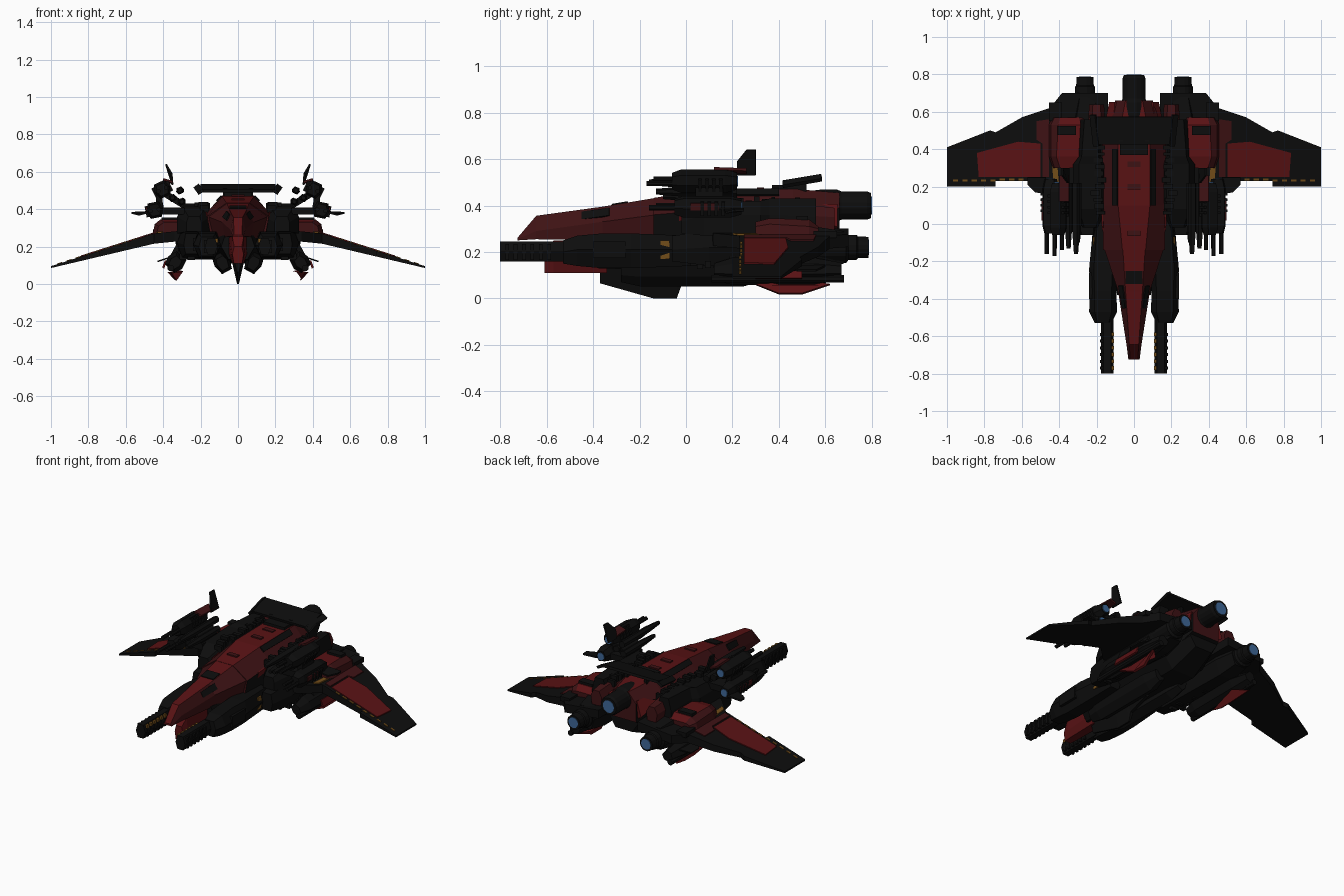
import bpy, bmesh, math, random
from mathutils import Vector, Matrix, geometry

if "Cube" in bpy.data.objects:
    bpy.data.objects.remove(bpy.data.objects["Cube"])

random.seed(4)
COL = {"black": (.004, .004, .004), "red": (.10, .006, .007), "dark_red": (.048, .006, .007),
       "orange": (.17, .075, .010), "blue_glow": (.05, .14, .32)}
MAT = {}
for k, c in COL.items():
    MAT[k] = bpy.data.materials.new(k)
    MAT[k].diffuse_color = (*c, 1)


def add(name, verts, faces, cols, mirror=False):
    """Mesh object; cols is one colour or one per face; mirror copies across x = 0."""
    verts, faces = [tuple(v) for v in verts], [tuple(f) for f in faces]
    cols = [cols] * len(faces) if isinstance(cols, str) else list(cols)
    if mirror:
        n = len(verts)
        verts += [(-x, y, z) for x, y, z in verts]
        faces += [tuple(i + n for i in reversed(f)) for f in faces]
        cols += cols
    me = bpy.data.meshes.new(name)
    me.from_pydata(verts, [], faces)
    used = sorted(set(cols))
    for u in used:
        me.materials.append(MAT[u])
    for p, c in zip(me.polygons, cols):
        p.material_index = used.index(c)
    bm = bmesh.new()
    bm.from_mesh(me)
    bmesh.ops.recalc_face_normals(bm, faces=bm.faces)
    bm.to_mesh(me)
    bm.free()
    ob = bpy.data.objects.new(name, me)
    bpy.context.collection.objects.link(ob)
    return ob


def loft(name, rings, bands, mirror=False, cap=None):
    n = len(rings[0])
    bands = [bands] * n if isinstance(bands, str) else bands
    f, c = [], []
    for i in range(len(rings) - 1):
        for j in range(n):
            k = (j + 1) % n
            f.append((i*n + j, i*n + k, (i+1)*n + k, (i+1)*n + j))
            c.append(bands[j])
    m = (len(rings) - 1) * n
    f += [tuple(range(n))[::-1], tuple(range(m, m + n))]
    c += [cap or bands[0]] * 2
    return add(name, [v for r in rings for v in r], f, c, mirror)


def hull(name, stations, bands, x=0, z=0, roll=0, mirror=False, cap=None):
    """Six sided body; station = y, half widths (top, mid, bottom), heights (top, mid, bottom)."""
    ca, sa, rings = math.cos(roll), math.sin(roll), []
    for y, a, b, c, t, m, l in stations:
        ring = [(a, t), (b, m), (c, l), (-c, l), (-b, m), (-a, t)]
        rings.append([(x + u*ca + v*sa, y, z - u*sa + v*ca) for u, v in ring])
    return loft(name, rings, bands, mirror, cap)


def tube(name, x, z, segs, col, mirror=False, n=12):
    rings = [[(x + r*math.cos(2*math.pi*(j+.5)/n), y, z + r*math.sin(2*math.pi*(j+.5)/n))
              for j in range(n)] for y, r in segs]
    return loft(name, rings, col, mirror)


def box(name, c, s, col, rx=0, roll=0, mirror=False):
    m = Matrix.Rotation(roll, 3, 'Y') @ Matrix.Rotation(rx, 3, 'X')
    v = [Vector(c) + m @ Vector((a*s[0]/2, b*s[1]/2, d*s[2]/2))
         for a in (-1, 1) for b in (-1, 1) for d in (-1, 1)]
    f = [(0, 1, 3, 2), (4, 6, 7, 5), (0, 4, 5, 1), (2, 3, 7, 6), (0, 2, 6, 4), (1, 5, 7, 3)]
    return add(name, v, f, col, mirror)


def prism(name, low, high, col, mirror=False):
    n = len(low)
    f = [tuple(range(n))[::-1], tuple(range(n, 2*n))]
    f += [(i, (i+1) % n, n + (i+1) % n, n + i) for i in range(n)]
    return add(name, list(low) + list(high), f, col, mirror)


def plate(name, pts, col, t=.008, mirror=True):
    pts = [Vector(p) for p in pts]
    d = geometry.normal(pts) * t / 2
    return prism(name, [p - d for p in pts], [p + d for p in pts], col, mirror)


# Fuselage: red nose, mid body with red spine, chin, belly and keel
hull("nose", [(-.725, .02, .03, .028, .262, .256, .25), (-.645, .025, .04, .04, .356, .29, .255),
              (-.36, .045, .085, .07, .395, .33, .25), (-.13, .06, .16, .13, .433, .36, .24)],
     ("dark_red", "dark_red", "black", "dark_red", "dark_red", "red"), cap="red")
hull("mid_body", [(-.14, .062, .165, .14, .433, .36, .22), (.1, .085, .17, .14, .468, .38, .2),
                  (.46, .085, .17, .14, .472, .38, .18), (.66, .045, .10, .1, .455, .39, .27)],
     ("dark_red", "black", "black", "black", "dark_red", "red"), cap="dark_red")
hull("chin", [(-.61, .02, .03, .022, .20, .16, .11), (-.57, .03, .035, .025, .25, .16, .11),
              (-.34, .05, .05, .03, .25, .16, .11)], "red")
hull("belly", [(-.38, .07, .09, .05, .26, .2, .13), (-.05, .14, .14, .07, .26, .2, .12),
               (.45, .14, .15, .08, .26, .2, .11), (.64, .1, .1, .06, .32, .25, .19)], "black")
hull("keel", [(-.37, .04, .025, .006, .25, .14, .065), (-.14, .06, .035, .005, .25, .13, 0),
              (-.04, .06, .035, .005, .25, .13, 0), (-.02, .06, .035, .01, .25, .13, .055),
              (.12, .05, .03, .01, .25, .15, .1)], "black")
hull("belly_pod", [(-.28, .02, .03, .02, .03, 0, -.04), (-.2, .035, .045, .03, .05, 0, -.055),
                   (.25, .035, .045, .03, .05, 0, -.055), (.34, .02, .03, .02, .04, 0, -.03)],
     "black", x=.085, z=.115, roll=.5, mirror=True)
box("canopy_front", (0, -.285, .409), (.09, .07, .008), "black", rx=.164)
plate("canopy_side", [(.045, -.45, .372), (.061, -.45, .339), (.082, -.33, .356), (.059, -.33, .389)], "black")
plate("spine_edge", [(.088, .1, .468), (.115, .1, .444), (.115, .4, .444), (.088, .4, .472)], "black")
box("spine_hatch", (0, .42, .478), (.15, .1, .02), "black")
for i, y in enumerate((-.05, .2, .32)):
    box("spine_vent_%d" % i, (0, y, .452 if y < 0 else .473), (.07, .03, .008), "dark_red")
plate("cheek_panel", [(.168, -.03, .375), (.172, .1, .39), (.16, .1, .35), (.158, -.03, .335)], "red")

# Forward guns with ribs and orange teeth
hull("gun_housing", [(-.53, .03, .045, .03, .25, .2, .15), (-.47, .045, .075, .04, .27, .21, .14),
                     (-.36, .045, .07, .04, .28, .21, .13), (-.24, .05, .075, .04, .28, .21, .13),
                     (.02, .03, .05, .03, .27, .21, .14)], "black", x=.165, mirror=True)
hull("gun_barrel", [(-.8, .02, .034, .02, .245, .2, .158), (-.5, .02, .034, .02, .245, .2, .158)],
     "black", x=.143, mirror=True)
for i in range(6):
    y = -.77 + i * .036
    box("gun_rib_%d" % i, (.145, y, .2), (.072, .016, .07), "black", mirror=True)
    box("gun_tooth_%d" % i, (.114, y, .232), (.014, .02, .02), "orange", mirror=True)
box("gun_side_block", (.225, -.33, .21), (.03, .14, .07), "black", mirror=True)
box("orange_block", (.205, -.09, .21), (.03, .04, .08), "orange", mirror=True)

# Shoulders, nacelles and engines
hull("shoulder", [(-.02, .03, .04, .04, .36, .33, .28), (.08, .06, .09, .09, .41, .36, .27),
                  (.32, .06, .09, .09, .42, .36, .27), (.36, .045, .06, .06, .43, .36, .27),
                  (.56, .03, .05, .05, .43, .35, .27)], "black", x=.235, mirror=True)
hull("nacelle", [(-.06, .03, .04, .03, .27, .21, .16), (.1, .05, .075, .05, .29, .22, .14),
                 (.55, .06, .085, .05, .31, .22, .13), (.68, .04, .065, .04, .29, .22, .15)],
     "black", x=.25, mirror=True)
tube("side_engine", .262, .22, [(.55, .068), (.69, .068), (.70, .055), (.735, .055), (.74, .048), (.785, .046)],
     "black", True, 16)
tube("side_engine_glow", .262, .22, [(.78, .034), (.788, .034)], "blue_glow", True, 16)
tube("main_engine", 0, .4, [(.5, .06), (.58, .07), (.65, .07), (.67, .062), (.78, .062), (.797, .055)], "black", n=16)
tube("main_engine_glow", 0, .4, [(.79, .04), (.8, .04)], "blue_glow", n=16)
plate("tail_cheek", [(.10, .5, .40), (.15, .5, .36), (.12, .65, .30), (.09, .65, .40)], "red", .03)
hull("tail_side_block", [(.46, .03, .05, .04, .41, .36, .3), (.64, .02, .04, .03, .39, .35, .29)],
     "dark_red", x=.2, mirror=True)

# Rear spoiler on struts
box("spoiler", (0, .5, .512), (.40, .15, .016), "black", rx=.2)
box("spoiler_tip", (.21, .5, .506), (.035, .17, .016), "black", rx=.2, roll=.6, mirror=True)
box("spoiler_strut", (.07, .48, .485), (.02, .08, .05), "black", mirror=True)


# Wings: flat root and drooping outer panel
def top(x):
    return .27 - .318 * (x - .45) if x > .45 else .27 + .1 * (.45 - x)


def low(x):
    return top(x) - (.055 - .045 * max(0, (x - .45) / .55))


def slab(name, outline, col, lift=None):
    b = [(x, y, low(x) if lift is None else top(x) - .002) for x, y in outline]
    prism(name, b, [(x, y, top(x) + (lift or 0)) for x, y in outline], col, True)


slab("wing_root", [(.14, .08), (.34, .12), (.45, .23), (.45, .62), (.385, .70), (.14, .70)], "black")
slab("wing_outer", [(.45, .23), (.74, .23), (.74, .2), (1, .2), (1, .41), (.77, .5), (.74, .49),
                    (.6, .57), (.45, .62)], "black")
slab("wing_red_panel", [(.5, .25), (.83, .25), (.84, .38), (.62, .44), (.5, .43)], "red", .006)
slab("wing_inner_red", [(.455, .25), (.49, .25), (.49, .43), (.52, .45), (.52, .55), (.455, .56)], "dark_red", .006)
slab("wing_orange_stripe", [(.40, .2), (.43, .22), (.448, .43), (.42, .43)], "orange", .007)
for i in range(9):
    x = .54 + i * .05
    y = .233 if x < .74 else .228
    slab("edge_mark_%d" % i, [(x, y), (x + .028, y), (x + .028, y + .01), (x, y + .01)], "orange", .004)
hull("root_cover", [(.3, .05, .08, .09, .33, .31, .27), (.36, .07, .1, .11, .345, .32, .27),
                    (.53, .06, .1, .11, .34, .31, .27), (.57, .05, .08, .09, .31, .3, .27)],
     ("dark_red", "dark_red", "black", "black", "dark_red", "red"), x=.345, mirror=True)
box("root_hatch", (.36, .5, .345), (.1, .05, .02), "black", mirror=True)
box("root_flap", (.42, .6, .275), (.07, .1, .03), "black", mirror=True)


# Weapon pods: two above each wing root, one below
def pod(name, x, z, y0, y1, roll):
    r = .045
    hull(name + "_body", [(y0, .02, .035, .02, .03, 0, -.03), (y0 + .04, .03, r, .03, .042, 0, -.042),
                          (y1 - .05, .03, r, .03, .042, 0, -.042), (y1, .022, .034, .022, .03, 0, -.03)],
         "black", x, z, roll, True)
    for i in range(4):
        box("%s_rib_%d" % (name, i), (x, y0 + .12 + i * .03, z), (.1, .014, .06), "black", roll=roll, mirror=True)
    for i, s in enumerate((-1, 1)):
        u, w = s * .022 * math.cos(roll), -s * .022 * math.sin(roll)
        tube("%s_barrel_%d" % (name, i), x + u, z + w, [(y0 - .08 - .03 * i, .012), (y0 + .05, .012)],
             "black", True, 8)
    tube(name + "_glow", x, z, [(y1 - .03, .024), (y1 + .004, .024)], "blue_glow", True, 12)


pod("upper_pod", .405, .505, -.06, .22, .45)
pod("outer_pod", .445, .395, -.05, .24, .2)
hull("lower_pod_body", [(.12, .02, .03, .02, .03, 0, -.03), (.2, .035, .05, .035, .05, 0, -.045),
                        (.55, .035, .05, .035, .05, 0, -.045), (.67, .025, .035, .02, .03, 0, -.03)],
     "black", .335, .115, -.75, True)
tube("lower_pod_barrel", .36, .085, [(.11, .018), (.68, .018)], "black", True, 8)
box("lower_pod_pylon", (.31, .4, .185), (.06, .26, .1), "black", roll=-.5, mirror=True)
plate("lower_pod_red_fin", [(.36, .3, .06), (.335, .4, .02), (.335, .5, .02), (.37, .62, .06), (.30, .55, .07)], "red", .014)
plate("lower_pod_side_fin", [(.37, .4, .14), (.43, .48, .12), (.43, .56, .12), (.37, .6, .14)], "black")
plate("lower_pod_red_plate", [(.385, .3, .125), (.40, .3, .085), (.40, .5, .085), (.385, .5, .125)], "red", .012)
box("pod_pylon_upper", (.345, .12, .455), (.13, .16, .035), "black", roll=-.55, mirror=True)
box("pod_pylon_outer", (.36, .12, .39), (.15, .16, .04), "black", mirror=True)
box("pod_link", (.42, .1, .45), (.035, .12, .1), "black", mirror=True)
for i, (x, z, y) in enumerate(((.31, .50, -.16), (.35, .46, -.13), (.30, .44, -.1))):
    hull("pod_cannon_%d" % i, [(y, .008, .012, .008, .01, 0, -.01), (y + .12, .014, .022, .014, .018, 0, -.018),
                               (.22, .014, .022, .014, .018, 0, -.018)], "black", x, z, .4, True)
plate("pod_top_red", [(.35, .12, .545), (.40, .12, .56), (.40, .26, .555), (.35, .26, .54)], "dark_red", .012)
plate("pod_top_fin", [(.35, .22, .53), (.355, .22, .59), (.385, .26, .64), (.385, .3, .64), (.35, .3, .53)], "black", .01)
plate("pod_side_fin", [(.47, .16, .385), (.53, .17, .37), (.57, .21, .38), (.57, .25, .38), (.47, .25, .385)], "black", .01)
plate("pod_side_red", [(.49, .02, .41), (.485, .02, .38), (.485, .14, .38), (.49, .14, .41)], "dark_red", .01)

# Small machinery blocks along shoulders and nacelles
for i in range(14):
    y = .06 + i * .035
    box("machinery_%d" % i, (random.uniform(.17, .21), y, random.uniform(.40, .42)),
        (.05, random.uniform(.015, .03), .04), "black", mirror=True)
    box("nacelle_block_%d" % i, (random.uniform(.24, .31), y, random.uniform(.14, .17)),
        (.04, .025, .03), "black", mirror=True)

for m in bpy.data.materials:
    if m.users and not m.is_grease_pencil:
        m.use_nodes = True
        m.node_tree.nodes["Principled BSDF"].inputs["Base Color"].default_value = m.diffuse_color
